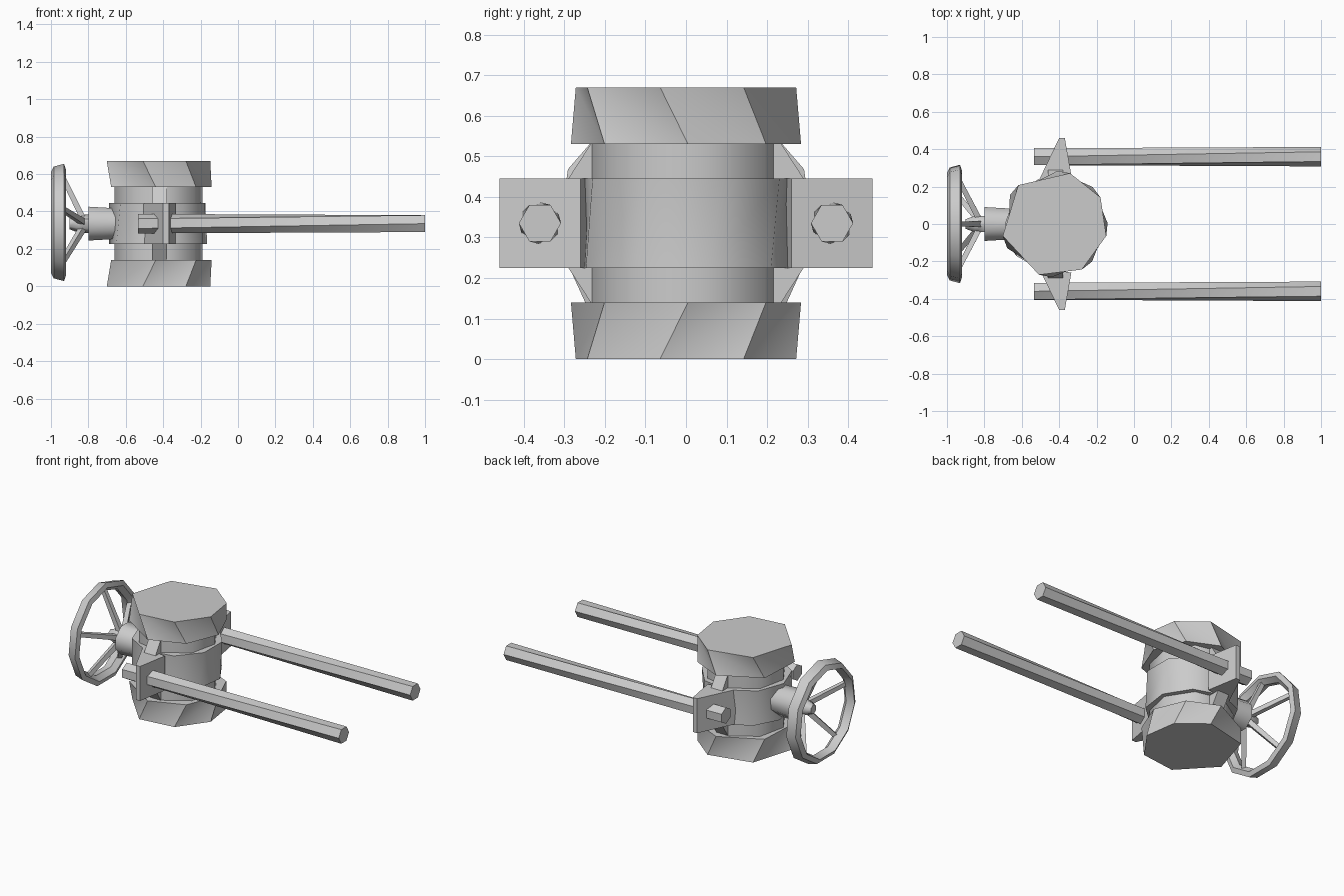
import bpy, bmesh, math
from mathutils import Vector, Matrix

cube = bpy.data.objects.get("Cube")
if cube:
    bpy.data.objects.remove(cube)

steel = bpy.data.materials.new("grey_steel")
steel.use_nodes = True
GREY = (0.6, 0.6, 0.6, 1)
steel.diffuse_color = GREY
steel.node_tree.nodes["Principled BSDF"].inputs["Base Color"].default_value = GREY

MID = 0.335                      # height of the centre line
CENTRE = Vector((-0.425, 0, 0))  # vertical axis of the body


def finish(name, bm, smooth=60):
    bmesh.ops.recalc_face_normals(bm, faces=bm.faces)
    mesh = bpy.data.meshes.new(name)
    bm.to_mesh(mesh)
    bm.free()
    mesh.materials.append(steel)
    obj = bpy.data.objects.new(name, mesh)
    bpy.context.collection.objects.link(obj)
    bpy.ops.object.select_all(action='DESELECT')
    obj.select_set(True)
    bpy.context.view_layer.objects.active = obj
    if smooth:
        bpy.ops.object.shade_smooth_by_angle(angle=math.radians(smooth))
    return obj


def ring(angles, radius, z, twist=0):
    return [Vector((radius * math.cos(math.radians(a + twist)),
                    radius * math.sin(math.radians(a + twist)), z)) for a in angles]


def loft(name, rings, matrix, smooth=60):
    """Closed solid skinned through equal-sized rings."""
    bm = bmesh.new()
    rows = [[bm.verts.new(matrix @ p) for p in r] for r in rings]
    n = len(rows[0])
    for a, b in zip(rows, rows[1:]):
        for i in range(n):
            j = (i + 1) % n
            bm.faces.new((a[i], a[j], b[j]))
            bm.faces.new((a[i], b[j], b[i]))
    bm.faces.new(rows[0])
    bm.faces.new(rows[-1])
    return finish(name, bm, smooth)


def even(n, start=0):
    return [start + 360 * i / n for i in range(n)]


def along_x(x, y=0):
    """Local z becomes world x, local x becomes world up."""
    return Matrix.Translation((x, y, MID)) @ Matrix(
        ((0, 0, 1), (0, 1, 0), (1, 0, 0))).to_4x4()


# Body: end flanges, neck and clamp band
upright = Matrix.Translation(CENTRE)
facets = [-107, -59, -13, 30, 73, 133, 193]
for name, outer, inner in (("top_flange", 0.67, 0.53), ("bottom_flange", 0, 0.14)):
    loft(name, [ring(facets, 0.284, outer), ring(facets, 0.284, inner, 14)], upright)
loft("neck", [ring(even(8, 10), 0.238, 0.13), ring(even(8, 10), 0.238, 0.54)], upright)
loft("clamp_band", [ring(even(9, 12), 0.266, 0.225), ring(even(9, 12), 0.266, 0.445, 8)],
     upright)

for side, word in ((1, "left"), (-1, "right")):
    # Pointed ears on the clamp
    profile = ((-0.51, 0.23), (-0.40, 0.46), (-0.37, 0.46), (-0.335, 0.26))
    loft(word + "_ear", [[Vector((x, side * y, z)) for x, y in profile]
                         for z in (0.225, 0.445)], Matrix(), 0)
    # Small gussets above and below each ear
    for up, place in ((1, "upper"), (-1, "lower")):
        edge, tip = MID + up * 0.11, MID + up * 0.195
        loft(f"{word}_{place}_gusset",
             [[Vector((x, side * 0.21, edge)), Vector((x, side * 0.29, edge)),
               Vector((x, side * 0.235, tip)), Vector((x, side * 0.21, tip))]
              for x in (-0.46, -0.38)], Matrix(), 0)
    # Long guide rods through the ears
    loft(word + "_rod", [ring(even(6), 0.052, -0.535), ring(even(6), 0.052, 1, 30)],
         along_x(0, side * 0.36))

# Bonnet and stem joining the wheel to the body
loft("bonnet", [ring(even(8, 22.5), 0.098, 0), ring(even(8, 22.5), 0.088, 0.16)],
     along_x(-0.80))
loft("wheel_hub", [ring(even(6), 0.03, 0), ring(even(6), 0.05, 0.05),
                   ring(even(6), 0.05, 0.11)], along_x(-0.90))

# Hand wheel rim: a rounded section swept around the x axis
bm = bmesh.new()
section = ((-1, 0.275), (-0.985, 0.305), (-0.93, 0.32), (-0.92, 0.29), (-0.95, 0.262))
segments = 11
rows = [[bm.verts.new((x, r * math.sin(math.tau * i / segments),
                       MID + r * math.cos(math.tau * i / segments)))
         for x, r in section] for i in range(segments)]
for i in range(segments):
    a, b = rows[i], rows[(i + 1) % segments]
    for k in range(len(section)):
        m = (k + 1) % len(section)
        bm.faces.new((a[k], a[m], b[m], b[k]))
finish("wheel_rim", bm, 45)

# Wheel spokes, leaning outward from hub to rim
for i in range(5):
    t = math.tau * i / 5
    out = Vector((0, math.sin(t), math.cos(t)))
    start = Vector((-0.83, 0, MID)) + out * 0.03
    end = Vector((-0.95, 0, MID)) + out * 0.275
    turn = (end - start).to_track_quat('Z', 'X').to_matrix().to_4x4()
    length = (end - start).length
    loft(f"spoke_{i + 1}", [ring(even(4, 45), 0.022, 0), ring(even(4, 45), 0.018, length)],
         Matrix.Translation(start) @ turn)
